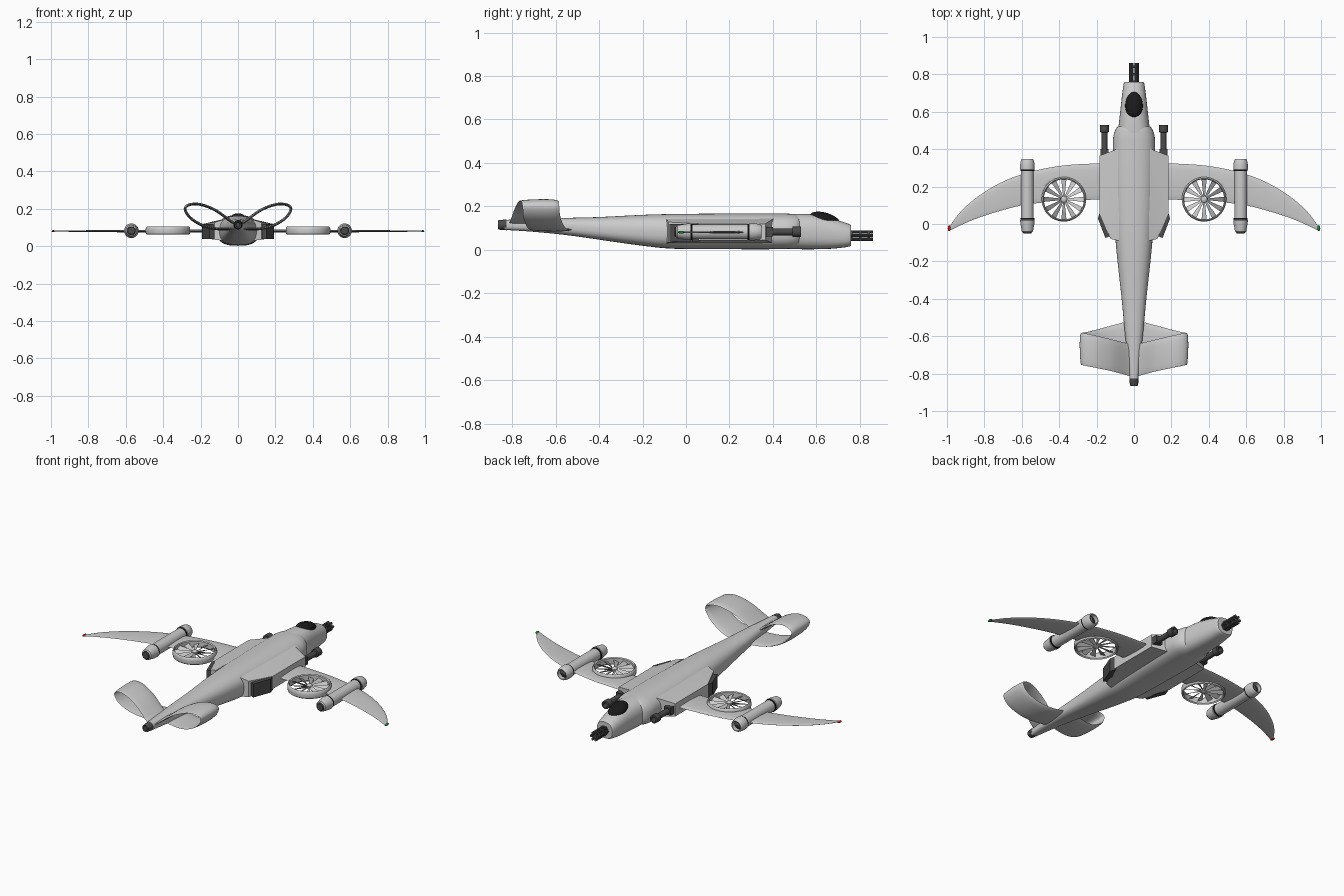
import bpy, bmesh, math
from math import sin, cos, pi, radians
from mathutils import Vector

if "Cube" in bpy.data.objects:
    bpy.data.objects.remove(bpy.data.objects["Cube"])


def material(name, col):
    m = bpy.data.materials.new(name)
    m.diffuse_color = (*col, 1)
    m.use_nodes = True
    m.node_tree.nodes["Principled BSDF"].inputs["Base Color"].default_value = m.diffuse_color
    return m


BLACK = material("black", (0.01, 0.01, 0.01))
DARK = material("dark_grey", (0.07, 0.07, 0.07))
RED = material("red", (0.6, 0.01, 0.02))
GREEN = material("green", (0.01, 0.25, 0.05))


def finish(name, bm, mat=None, angle=35):
    bmesh.ops.recalc_face_normals(bm, faces=bm.faces)
    me = bpy.data.meshes.new(name)
    bm.to_mesh(me)
    bm.free()
    ob = bpy.data.objects.new(name, me)
    bpy.context.collection.objects.link(ob)
    if mat:
        me.materials.append(mat)
    bpy.ops.object.select_all(action='DESELECT')
    ob.select_set(True)
    bpy.context.view_layer.objects.active = ob
    bpy.ops.object.shade_smooth_by_angle(angle=radians(angle))
    return ob


def add_loft(bm, rings, cyclic=False):
    vs = [[bm.verts.new(p) for p in r] for r in rings]
    n = len(vs[0])
    pairs = list(zip(vs, vs[1:])) + ([(vs[-1], vs[0])] if cyclic else [])
    for a, b in pairs:
        for i in range(n):
            j = (i + 1) % n
            bm.faces.new((a[i], a[j], b[j], b[i]))
    if not cyclic:
        bm.faces.new(vs[0])
        bm.faces.new(vs[-1])


def loft(name, rings, mat=None, cyclic=False, angle=35):
    bm = bmesh.new()
    add_loft(bm, rings, cyclic)
    return finish(name, bm, mat, angle)


def ring_y(x, y, z, r, n=24):
    return [(x + r * cos(2 * pi * i / n), y, z + r * sin(2 * pi * i / n)) for i in range(n)]


def ring_z(x, y, z, r, n=48):
    return [(x + r * cos(2 * pi * i / n), y + r * sin(2 * pi * i / n), z) for i in range(n)]


def turned(name, x, z, profile, mat=None, n=24):
    return loft(name, [ring_y(x, y, z, r, n) for y, r in profile], mat)


def hull(name, pts, mat=None):
    bm = bmesh.new()
    for p in pts:
        bm.verts.new(p)
    bmesh.ops.convex_hull(bm, input=bm.verts)
    return finish(name, bm, mat, 20)


def spline(keys, steps):
    # Catmull-Rom interpolation of tuples of any length
    out = []
    for i in range(len(keys) - 1):
        p0, p1 = keys[max(i - 1, 0)], keys[i]
        p2, p3 = keys[i + 1], keys[min(i + 2, len(keys) - 1)]
        for s in range(steps):
            t = s / steps
            out.append(tuple(0.5 * (2 * b + (c - a) * t + (2 * a - 5 * b + 4 * c - d) * t * t
                                    + (3 * b - a - 3 * c + d) * t ** 3)
                             for a, b, c, d in zip(p0, p1, p2, p3)))
    return out + [keys[-1]]


def body_section(y, hw, zb, zt, n=40):
    zc = zb + (zt - zb) * 0.5
    pts = []
    for i in range(n):
        a = 2 * pi * i / n
        e = 2 / (2.3 if sin(a) > 0 else 2.8)
        c, s = cos(a), sin(a)
        pts.append((hw * math.copysign(abs(c) ** e, c), y,
                    zc + (zt - zb) / 2 * math.copysign(abs(s) ** e, s)))
    return pts


# Fuselage and narrower nose
body = [(-0.835, .022, .092, .138), (-0.7, .036, .083, .142), (-0.55, .052, .068, .147),
        (-0.4, .066, .047, .151), (-0.2, .088, .019, .161), (-0.05, .101, .005, .165),
        (0.2, .111, .003, .167), (0.42, .113, .003, .167), (0.48, .108, .005, .166),
        (0.515, .092, .012, .162), (0.53, .07, .025, .15)]
loft("fuselage", [body_section(*k) for k in spline(body, 4)])
nose = [(0.42, .095, .006, .164), (0.52, .083, .003, .166), (0.6, .074, .003, .161),
        (0.68, .065, .006, .142), (0.745, .056, .014, .121), (0.76, .05, .02, .114)]
loft("nose", [body_section(*k) for k in spline(nose, 4)])

# Canopy
bm = bmesh.new()
bmesh.ops.create_uvsphere(bm, u_segments=32, v_segments=16, radius=1)
for v in bm.verts:
    x, y, z = v.co
    v.co = (0.047 * x * (1 - 0.12 * y), 0.64 + 0.071 * y, 0.138 + 0.034 * z - 0.017 * y)
finish("canopy", bm, BLACK, 60)

# Nose rotary gun and tail tip
bm = bmesh.new()
for k in range(6):
    a = k * pi / 3
    x, z = 0.02 * cos(a), 0.065 + 0.02 * sin(a)
    add_loft(bm, [ring_y(x, y, z, 0.0075, 10) for y in (0.75, 0.86)])
finish("gun_barrels", bm, DARK)
for i, y in enumerate((0.755, 0.795, 0.835)):
    turned(f"gun_band_{i}", 0, 0.065, [(y, .024), (y + .012, .024)], DARK)
turned("tail_tip", 0, 0.115, [(-.865, .012), (-.855, .012), (-.866, .019), (-.86, .022), (-.825, .025)], DARK)

FAN = (0.375, 0.132)
for s, side in ((1, "right"), (-1, "left")):
    # Wing: lens-shaped sections along the curved planform, with a fan hole
    plan = [(.09, .325, .13, .022), (.22, .323, .13, .022), (.4, .31, .122, .02), (.58, .272, .103, .017),
            (.72, .217, .069, .014), (.84, .143, .03, .011), (.93, .062, -.008, .008), (.985, -.012, -.036, .006)]
    rings = []
    for x, le, te, th in spline(plan, 4):
        r = []
        for i in range(16):
            a = 2 * pi * i / 16
            u = 0.5 + 0.5 * cos(a)
            r.append((s * x, te + (le - te) * u, .081 + th / 2 * sin(a) * (0.75 + 0.25 * cos(a))))
        rings.append(r)
    wing = loft(f"{side}_wing", rings)
    fx, fy = s * FAN[0], FAN[1]
    cutter = loft("fan_cutter", [ring_z(fx, fy, z, .112) for z in (0, .2)])
    cutter.hide_render = True
    mod = wing.modifiers.new("hole", 'BOOLEAN')
    mod.operation, mod.object, mod.solver = 'DIFFERENCE', cutter, 'EXACT'
    bpy.context.view_layer.objects.active = wing
    bpy.ops.object.modifier_apply(modifier="hole")
    bpy.data.objects.remove(cutter)

    # Wing-tip light
    bm = bmesh.new()
    bmesh.ops.create_uvsphere(bm, u_segments=12, v_segments=8, radius=1)
    for v in bm.verts:
        v.co = (s * .988 + .008 * v.co.x, -.022 + .016 * v.co.y, .081 + .006 * v.co.z)
    finish(f"{side}_tip_light", bm, GREEN if s > 0 else RED)

    # Fan duct, hub and blades
    prof = [(.107, .068), (.112, .062), (.117, .066), (.119, .075), (.119, .09), (.117, .1), (.112, .105), (.107, .1)]
    loft(f"{side}_fan_duct", [ring_z(fx, fy, z, r) for r, z in prof], cyclic=True)
    loft(f"{side}_fan_hub", [ring_z(fx, fy, z, r, 20) for z, r in ((.072, .01), (.076, .017), (.092, .017), (.098, .008))])
    bm = bmesh.new()
    for k in range(12):
        a = 2 * pi * k / 12
        d, t = Vector((cos(a), sin(a), 0)), Vector((-sin(a), cos(a), 0))
        c, up = Vector((fx, fy, .084)), Vector((0, 0, 1))
        secs = []
        for r, w, h in ((.012, .004, .006), (.109, .014, .006)):
            secs.append([c + d * r + t * p * w + up * (q * .0012 + s * p * h)
                         for p, q in ((-1, -1), (1, -1), (1, 1), (-1, 1))])
        add_loft(bm, secs)
    finish(f"{side}_fan_blades", bm)

    # Wing nacelle with dark bands, intake and nozzle
    nx, nz = s * .57, .083
    turned(f"{side}_nacelle", nx, nz, [(-.03, .02), (-.045, .024), (-.04, .03), (.0, .037), (.02, .039), (.027, .034),
                                       (.285, .034), (.292, .039), (.315, .039), (.338, .035), (.347, .03),
                                       (.345, .026), (.32, .024)], n=32)
    for i, y in enumerate((.021, .283)):
        turned(f"{side}_nacelle_band_{i}", nx, nz, [(y, .037), (y + .01, .037)], BLACK, 32)
    turned(f"{side}_intake_core", nx, nz, [(.31, .025), (.325, .024), (.34, .006)], DARK)
    turned(f"{side}_nozzle_core", nx, nz, [(-.052, .019), (-.048, .023), (-.02, .023)], DARK)

    # Fuselage side fairing, exhaust and side gun
    hull(f"{side}_fairing", [(s * x, y, z) for x, y, z in (
        (.08, .405, .03), (.08, .405, .145), (.08, -.09, .03), (.08, -.09, .142), (.185, .365, .045), (.185, .365, .12),
        (.185, .06, .045), (.185, .06, .12), (.125, -.08, .035), (.125, -.08, .128))])
    hull(f"{side}_exhaust", [(s * x, y, z) for z in (.038, .118) for x, y in (
        (.115, -.06), (.153, -.075), (.193, .03), (.182, .065))], DARK)
    gx = s * .158
    turned(f"{side}_side_gun", gx, .083, [(.33, .016), (.49, .016), (.491, .024), (.528, .024), (.53, .015), (.5, .013)], DARK, 16)
    hull(f"{side}_gun_mount", [(gx + a, y, .083 + c) for a in (-.021, .021) for c in (-.022, .022) for y in (.34, .4)], DARK)

    # Looped tail ribbon: path of (x, z, leading y, trailing y)
    path = spline([(.0, .112, -.645, -.82), (.04, .135, -.637, -.808), (.12, .192, -.617, -.787), (.2, .223, -.598, -.77),
                   (.26, .222, -.585, -.758), (.283, .198, -.583, -.752), (.255, .152, -.578, -.748),
                   (.19, .112, -.562, -.735), (.11, .093, -.54, -.72), (.0, .095, -.512, -.7)], 6)
    rings = []
    for i, (x, z, le, te) in enumerate(path):
        p, q = path[max(i - 1, 0)], path[min(i + 1, len(path) - 1)]
        t = Vector((q[0] - p[0], q[1] - p[1])).normalized()
        r = []
        for k in range(14):
            a = 2 * pi * k / 14
            h = .0095 * sin(a) * (0.75 + 0.25 * cos(a))
            r.append((s * (x - t.y * h), (le + te) / 2 + (le - te) / 2 * cos(a), z + t.x * h))
        rings.append(r)
    loft(f"{side}_tail_loop", rings, angle=50)
